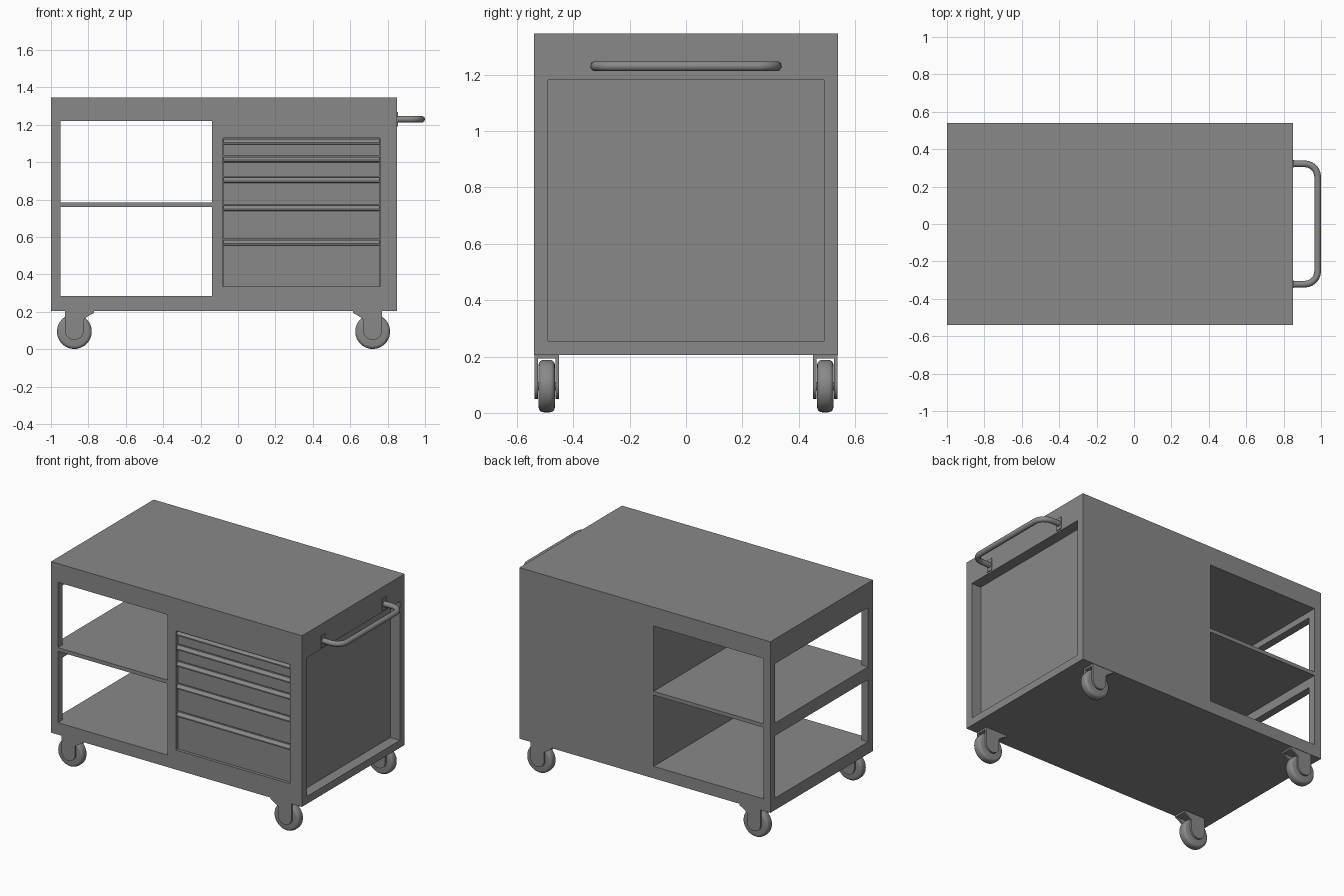
import bpy, bmesh, math
from mathutils import Vector

if "Cube" in bpy.data.objects:
    bpy.data.objects.remove(bpy.data.objects["Cube"], do_unlink=True)

# One grey steel finish
steel = bpy.data.materials.new("grey_steel")
steel.use_nodes = True
colour = (0.25, 0.25, 0.25, 1)
steel.diffuse_color = colour
steel.node_tree.nodes["Principled BSDF"].inputs["Base Color"].default_value = colour


def add_mesh(name, bm):
    bmesh.ops.recalc_face_normals(bm, faces=bm.faces)
    mesh = bpy.data.meshes.new(name)
    bm.to_mesh(mesh)
    bm.free()
    obj = bpy.data.objects.new(name, mesh)
    bpy.context.collection.objects.link(obj)
    mesh.materials.append(steel)
    return obj


def box(name, x, y, z):
    bm = bmesh.new()
    bmesh.ops.create_cube(bm, size=1)
    for v in bm.verts:
        v.co = Vector([(r[0] + r[1]) / 2 + c * (r[1] - r[0]) for c, r in zip(v.co, (x, y, z))])
    return add_mesh(name, bm)


def prism(name, points, axis, start, end):
    """Extrude a 2D outline along x (outline in y, z) or y (outline in x, z)."""
    bm = bmesh.new()
    place = (lambda a, b: (start, a, b)) if axis == "x" else (lambda a, b: (a, start, b))
    face = bm.faces.new([bm.verts.new(place(a, b)) for a, b in points])
    moved = bmesh.ops.extrude_face_region(bm, geom=[face])["geom"]
    step = Vector((end - start, 0, 0)) if axis == "x" else Vector((0, end - start, 0))
    bmesh.ops.translate(bm, vec=step, verts=[v for v in moved if isinstance(v, bmesh.types.BMVert)])
    return add_mesh(name, bm)


def smooth(obj, angle=35):
    bpy.ops.object.select_all(action="DESELECT")
    obj.select_set(True)
    bpy.context.view_layer.objects.active = obj
    bpy.ops.object.shade_smooth_by_angle(angle=math.radians(angle))


def cut(target, x, y, z):
    cutter = box("cutter", x, y, z)
    mod = target.modifiers.new("cut", "BOOLEAN")
    mod.operation, mod.solver, mod.object = "DIFFERENCE", "EXACT", cutter
    bpy.context.view_layer.objects.active = target
    bpy.ops.object.modifier_apply(modifier=mod.name)
    bpy.data.objects.remove(cutter, do_unlink=True)


# Cabinet body with open shelf bay, end openings, side recess and drawer recess
body = box("cabinet_body", (-1, 0.85), (-0.54, 0.54), (0.205, 1.345))
cut(body, (-0.95, -0.14), (-0.7, 0.7), (0.285, 1.22))
cut(body, (-1.2, -0.6), (-0.49, 0.49), (0.785, 1.18))
cut(body, (-1.2, -0.6), (-0.49, 0.49), (0.285, 0.70))
cut(body, (0.78, 1), (-0.49, 0.49), (0.255, 1.18))
cut(body, (-0.08, 0.76), (-0.7, -0.51), (0.335, 1.13))

# Middle shelf
box("middle_shelf", (-0.95, -0.14), (-0.54, 0.54), (0.76, 0.785))

# Drawer fronts, each with a sloped full-width pull along its top edge
levels = [1.13, 1.035, 0.925, 0.775, 0.59, 0.335]
for i, (top, bottom) in enumerate(zip(levels, levels[1:]), 1):
    top -= 0.006
    outline = [(-0.505, bottom), (-0.52, bottom), (-0.52, top - 0.03), (-0.538, top - 0.026),
               (-0.538, top - 0.018), (-0.522, top), (-0.505, top)]
    prism(f"drawer_{i}", outline, "x", -0.077, 0.757)

# Push handle: a bent tube on two small mounting plates
reach, half, bend = 0.982, 0.322, 0.07
path = [(0.845, half)]
path += [(reach - bend + bend * math.sin(a), half - bend + bend * math.cos(a))
         for a in (math.radians(15 * k) for k in range(7))]
path += [(x, -y) for x, y in reversed(path)]
curve = bpy.data.curves.new("push_handle", "CURVE")
curve.dimensions = "3D"
curve.bevel_depth, curve.bevel_resolution = 0.018, 3
spline = curve.splines.new("POLY")
spline.points.add(len(path) - 1)
for point, (x, y) in zip(spline.points, path):
    point.co = (x, y, 1.23, 1)
    point.radius = 1
spline.use_smooth = True
curve.materials.append(steel)
handle = bpy.data.objects.new("push_handle", curve)
bpy.context.collection.objects.link(handle)
for side in (-1, 1):
    box("handle_plate", (0.845, 0.855), (side * half - 0.02, side * half + 0.02), (1.19, 1.27))


# Casters: rounded wheel, axle, two fork cheeks and a mounting plate
def caster(cx, side, flare):
    cy, cz = side * 0.494, 0.095
    bm = bmesh.new()
    bmesh.ops.create_cone(bm, cap_ends=True, segments=40, radius1=0.093, radius2=0.093, depth=0.058)
    rims = [e for e in bm.edges if any(len(f.verts) > 4 for f in e.link_faces)]
    bmesh.ops.bevel(bm, geom=rims, offset=0.018, segments=4, profile=0.5, affect="EDGES")
    for v in bm.verts:
        x, y, z = v.co
        v.co = (cx + x, cy + z, cz + y)
    smooth(add_mesh("caster_wheel", bm))

    outline = [(0.105, 0.207), (0.105, 0.195), (0.075, 0.178), (0.05, 0.16)]
    outline += [(0.05 * math.cos(a), 0.1 - 0.05 * math.sin(a))
                for a in (math.pi * k / 12 for k in range(13))]
    outline += [(-0.05, 0.207)]
    outline = [(cx + flare * x, z) for x, z in outline]
    for offset in (-0.0375, 0.0375):
        y = cy + offset
        smooth(prism("caster_fork", outline, "y", y - 0.006, y + 0.006))
    box("caster_plate", sorted((cx - flare * 0.05, cx + flare * 0.105)),
        (cy - 0.04, cy + 0.04), (0.193, 0.206))
    axle = [(cx + 0.015 * math.cos(math.tau * k / 12), cz + 0.015 * math.sin(math.tau * k / 12))
            for k in range(12)]
    smooth(prism("caster_axle", axle, "y", cy - 0.04, cy + 0.04))


for side in (-1, 1):
    caster(-0.875, side, 1)
    caster(0.72, side, -1)
